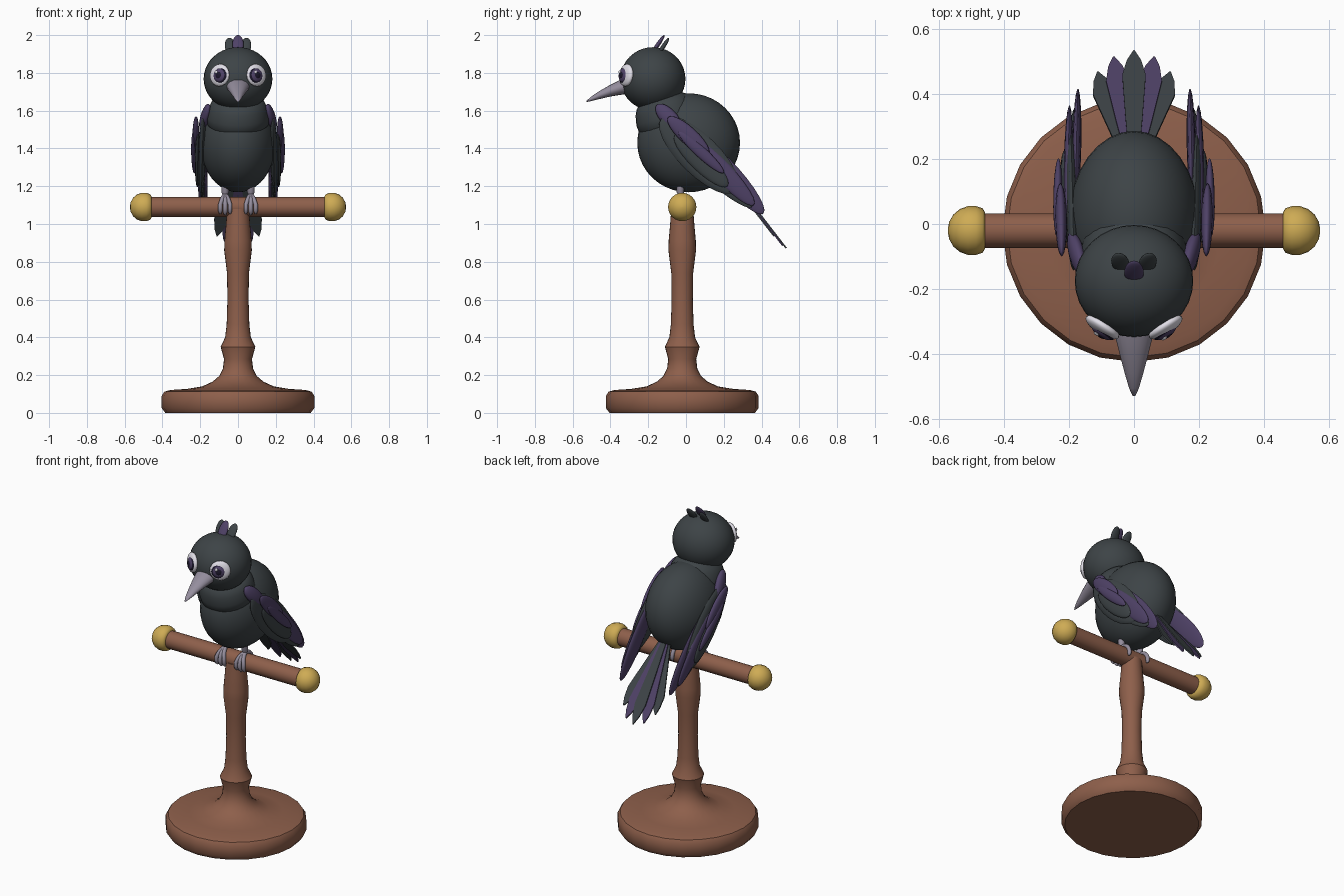
import bpy, bmesh, math
from mathutils import Vector, Matrix

if "Cube" in bpy.data.objects:
    bpy.data.objects.remove(bpy.data.objects["Cube"])

def mat(name, r, g, b):
    m = bpy.data.materials.new(name)
    m.diffuse_color = (r, g, b, 1)
    m.use_nodes = True
    m.node_tree.nodes["Principled BSDF"].inputs["Base Color"].default_value = m.diffuse_color
    return m

WOOD = mat("brown wood", 0.27, 0.115, 0.07)
GOLD = mat("gold", 0.62, 0.41, 0.09)
CHAR = mat("charcoal feather", 0.047, 0.057, 0.062)
PURP = mat("purple feather", 0.078, 0.054, 0.135)
HORN = mat("grey horn", 0.30, 0.27, 0.34)
WHITE = mat("eye white", 0.75, 0.73, 0.80)
BLACK = mat("pupil black", 0.012, 0.009, 0.025)
X, Y, Z = Vector((1, 0, 0)), Vector((0, 1, 0)), Vector((0, 0, 1))

def finish(name, bm, m, angle=40):
    bmesh.ops.recalc_face_normals(bm, faces=bm.faces)
    me = bpy.data.meshes.new(name)
    bm.to_mesh(me)
    bm.free()
    me.materials.append(m)
    ob = bpy.data.objects.new(name, me)
    bpy.context.collection.objects.link(ob)
    bpy.ops.object.select_all(action='DESELECT')
    ob.select_set(True)
    bpy.context.view_layer.objects.active = ob
    bpy.ops.object.shade_smooth_by_angle(angle=math.radians(angle))
    return ob

def loft(name, rings, U, V, m, n=24, angle=40):
    """Skin rings of (centre, radius along U, radius along V), capped at both ends."""
    bm = bmesh.new()
    loops = []
    for c, ru, rv in rings:
        loops.append([bm.verts.new(Vector(c) + U * ru * math.cos(2 * math.pi * i / n)
                                   + V * rv * math.sin(2 * math.pi * i / n)) for i in range(n)])
    for a, b in zip(loops, loops[1:]):
        for i in range(n):
            bm.faces.new((a[i], a[(i + 1) % n], b[(i + 1) % n], b[i]))
    bm.faces.new(loops[0])
    bm.faces.new(loops[-1])
    return finish(name, bm, m, angle)

def ellipsoid(name, c, A, B, C, m, u=24, v=14):
    """Ellipsoid with half-axis vectors A, B, C."""
    M = Matrix((A, B, C)).transposed().to_4x4()
    M.translation = Vector(c)
    bm = bmesh.new()
    bmesh.ops.create_uvsphere(bm, u_segments=u, v_segments=v, radius=1, matrix=M)
    return finish(name, bm, m, 60)

def feather(name, a, b, width, thick, m, side=X):
    """Flat ellipsoid feather from a to b, with its thin axis near side."""
    a, b = Vector(a), Vector(b)
    L = (b - a) / 2
    W = L.cross(side).normalized()
    T = W.cross(L).normalized()
    return ellipsoid(name, (a + b) / 2, T * thick, W * width, L, m, 16, 12)

def tube(name, pts, r, m, n=8):
    """Round tube through the points, with a tapered end."""
    cu = bpy.data.curves.new(name, 'CURVE')
    cu.dimensions = '3D'
    cu.bevel_depth, cu.bevel_resolution, cu.use_fill_caps = r, 2, True
    sp = cu.splines.new('POLY')
    sp.points.add(len(pts) - 1)
    for i, p in enumerate(pts):
        sp.points[i].co = (*p, 1)
        sp.points[i].radius = 0.5 if i == len(pts) - 1 else 1
    cu.materials.append(m)
    ob = bpy.data.objects.new(name, cu)
    bpy.context.collection.objects.link(ob)
    bpy.ops.object.select_all(action='DESELECT')
    ob.select_set(True)
    bpy.context.view_layer.objects.active = ob
    bpy.ops.object.convert(target='MESH')
    bpy.ops.object.shade_smooth_by_angle(angle=math.radians(50))

# Turned stand
PY, PZ = -0.02, 1.09
profile = [(0.385, 0), (0.404, 0.025), (0.404, 0.09), (0.39, 0.112), (0.36, 0.121), (0.27, 0.127),
           (0.19, 0.14), (0.135, 0.165), (0.10, 0.195), (0.08, 0.235), (0.074, 0.285), (0.092, 0.35),
           (0.068, 0.40), (0.06, 0.47), (0.056, 0.6), (0.058, 0.74), (0.073, 0.86), (0.072, 0.91),
           (0.064, 1.0), (0.058, 1.08)]
loft("stand", [((0, PY, z), r, r) for r, z in profile], X, Y, WOOD)

# Perch bar with end knobs
loft("perch_bar", [((x, PY, PZ), 0.053, 0.053) for x in (-0.5, 0.5)], Y, Z, WOOD)
for s in (-1, 1):
    knob = [(0.457, 0.055), (0.465, 0.068), (0.485, 0.075), (0.51, 0.075), (0.535, 0.066),
            (0.555, 0.049), (0.568, 0.026), (0.572, 0.004)]
    loft("perch_knob", [((s * x, PY, PZ), r, r) for x, r in knob], Y, Z, GOLD)

# Body, neck collar and head
ellipsoid("body", (0, 0.014, 1.43), X * 0.2, Y * 0.272, Z * 0.262, CHAR, 32, 20)
ax = Vector((0, -0.3, 0.954))
collar = [(-0.08, 0.13), (-0.04, 0.163), (0.0, 0.165), (0.05, 0.154), (0.085, 0.136), (0.10, 0.11)]
loft("neck_collar", [(Vector((0, -0.105, 1.57)) + ax * t, r, r) for t, r in collar],
     X, ax.cross(X), CHAR, 28, 50)
ellipsoid("head", (0, -0.175, 1.768), X * 0.182, Y * 0.172, Z * 0.168, CHAR, 32, 20)

# Beak
beak = [(-0.30, 1.735, 0.064, 0.046), (-0.345, 1.724, 0.058, 0.040), (-0.40, 1.706, 0.044, 0.031),
        (-0.46, 1.682, 0.028, 0.021), (-0.505, 1.661, 0.015, 0.011), (-0.528, 1.648, 0.004, 0.003)]
loft("beak", [((0, y, z), a, b) for y, z, a, b in beak], X, Z, HORN, 16, 60)

for s in (-1, 1):
    # Eye: layered flattened discs
    n = Vector((s * 0.53, -0.83, 0.1)).normalized()
    side = Z.cross(n).normalized()
    up = n.cross(side)
    c = Vector((s * 0.097, -0.317, 1.788))

    def disc(name, r, out, thick, du, dv, m):
        ellipsoid(name, c + n * out + side * du + up * dv, side * r, up * r, n * thick, m, 20, 10)
    disc("eye_white", 0.060, 0.0, 0.022, 0, 0, WHITE)
    disc("eye_rim", 0.044, 0.008, 0.018, -s * 0.008, -0.002, BLACK)
    disc("eye_iris", 0.038, 0.012, 0.017, -s * 0.008, -0.002, PURP)
    disc("eye_pupil", 0.021, 0.022, 0.009, -s * 0.008, -0.002, BLACK)
    disc("eye_glint", 0.009, 0.029, 0.004, -s * 0.008 - 0.013, 0.014, WHITE)

    # Wing feathers: x, y, z of both ends, half width, half thickness
    wing = [("shoulder_feather", (0.155, -0.155, 1.63), (0.195, -0.03, 1.50), 0.044, 0.024, PURP),
            ("covert_feather", (0.222, -0.095, 1.565), (0.226, 0.12, 1.37), 0.046, 0.018, PURP),
            ("wing_base", (0.185, -0.13, 1.56), (0.195, 0.27, 1.17), 0.105, 0.022, CHAR),
            ("grey_flight_feather", (0.212, -0.06, 1.47), (0.215, 0.22, 1.20), 0.055, 0.015, CHAR),
            ("outer_flight_feather", (0.236, -0.04, 1.49), (0.232, 0.20, 1.27), 0.030, 0.014, PURP),
            ("middle_flight_feather", (0.205, 0.02, 1.46), (0.198, 0.36, 1.10), 0.052, 0.014, PURP),
            ("lower_flight_feather", (0.195, 0.0, 1.38), (0.185, 0.35, 1.09), 0.045, 0.012, CHAR),
            ("long_flight_feather", (0.18, 0.06, 1.45), (0.172, 0.41, 1.055), 0.060, 0.014, PURP)]
    for name, a, b, w, t, m in wing:
        feather(name, (s * a[0], a[1], a[2]), (s * b[0], b[1], b[2]), w, t, m)

    # Leg and toes gripping the bar
    lx = s * 0.068
    tube("leg", [(lx, -0.03, 1.23), (lx, -0.03, 1.17), (lx, -0.025, 1.145)], 0.02, HORN)
    for k, end in ((-1, 215), (0, 222), (1, 215), (0, -20)):
        pts = []
        for i in range(9):
            t = i / 8
            a = math.radians(90 + (end - 90) * t)
            pts.append((lx + k * 0.026 * min(1, t * 1.6), PY + 0.061 * math.cos(a), PZ + 0.061 * math.sin(a)))
        tube("toe" if end > 90 else "back_toe", pts, 0.012, HORN)

# Crest feathers
feather("crest_front", (0, -0.183, 1.90), (0, -0.114, 2.0), 0.030, 0.011, PURP, Y)
for s in (-1, 1):
    feather("crest_side", (s * 0.035, -0.15, 1.895), (s * 0.048, -0.09, 1.985), 0.028, 0.011, CHAR, Y)

# Tail fan: pointed plates spread around a pivot inside the body
d = Vector((0, 0.61, -0.79)).normalized()
nrm = X.cross(d).normalized()
pivot = Vector((0, 0.15, 1.355))
for deg, length, w, lift, m in ((0, 0.615, 0.036, 0.006, CHAR), (-6, 0.595, 0.036, 0, PURP), (6, 0.595, 0.036, 0, PURP),
                                (-12, 0.535, 0.038, -0.006, CHAR), (12, 0.535, 0.038, -0.006, CHAR)):
    a = math.radians(deg)
    along = d * math.cos(a) + X * math.sin(a)
    across = X * math.cos(a) - d * math.sin(a)
    outline = [(0.05, 0.012), (0.45, 0.026), (0.80, 1 * w), (0.92, 0.022), (1.0, 0.002)]
    half = [(t * length, h) for t, h in outline]
    pts = half + [(t, -h) for t, h in reversed(half)]
    bm = bmesh.new()
    f = bm.faces.new([bm.verts.new(pivot + along * t + across * h + nrm * (lift - 0.004)) for t, h in pts])
    ext = bmesh.ops.extrude_face_region(bm, geom=[f])
    bmesh.ops.translate(bm, vec=nrm * 0.008, verts=[v for v in ext["geom"] if isinstance(v, bmesh.types.BMVert)])
    finish("tail_feather", bm, m, 30)
